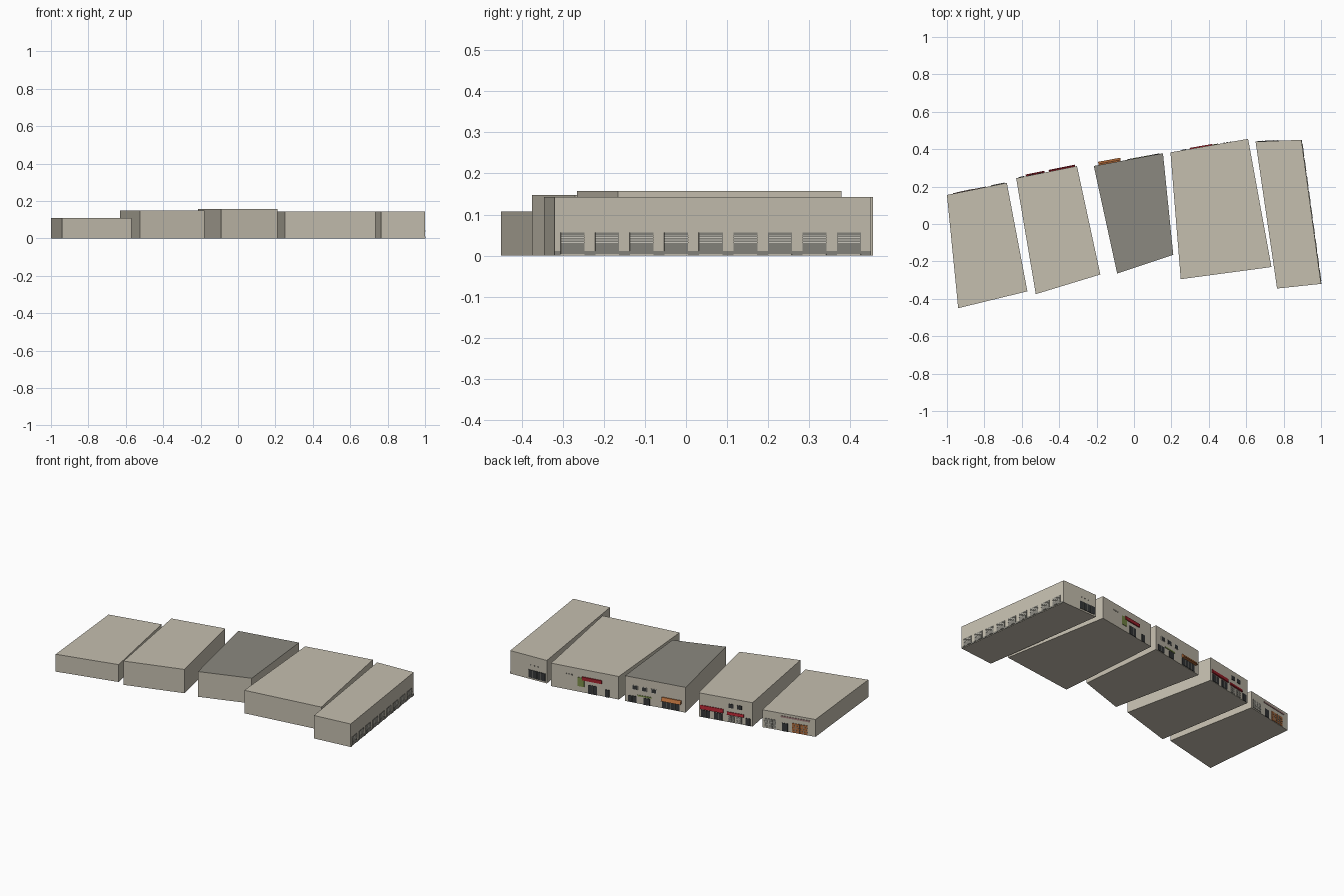
import bpy, bmesh
from mathutils import Vector

if "Cube" in bpy.data.objects:
    bpy.data.objects.remove(bpy.data.objects["Cube"])


def material(name, rgb):
    m = bpy.data.materials.new(name)
    m.diffuse_color = (*rgb, 1)
    m.use_nodes = True
    m.node_tree.nodes["Principled BSDF"].inputs["Base Color"].default_value = m.diffuse_color
    return m


WALL = material("beige_plaster", (0.56, 0.52, 0.43))
ROOF = material("grey_roofing", (0.26, 0.25, 0.215))
DARK = material("dark_glass", (0.035, 0.038, 0.04))
RED = material("red_sign", (0.36, 0.015, 0.025))
GREEN = material("olive_green", (0.20, 0.27, 0.07))
ORANGE = material("burnt_orange", (0.42, 0.14, 0.04))
STONE = material("grey_shutter", (0.24, 0.235, 0.205))
PINK = material("dusty_pink", (0.36, 0.22, 0.21))
TRIM = material("pale_trim", (0.62, 0.60, 0.53))


def mesh_object(name, bm, mats):
    bmesh.ops.recalc_face_normals(bm, faces=bm.faces)
    me = bpy.data.meshes.new(name)
    bm.to_mesh(me)
    bm.free()
    for m in mats:
        me.materials.append(m)
    ob = bpy.data.objects.new(name, me)
    bpy.context.collection.objects.link(ob)
    return ob


def prism(bm, base, top):
    """Closed solid between two matching rings of points."""
    a = [bm.verts.new(p) for p in base]
    b = [bm.verts.new(p) for p in top]
    bm.faces.new(a)
    bm.faces.new(b)
    n = len(a)
    for i in range(n):
        bm.faces.new((a[i], a[(i + 1) % n], b[(i + 1) % n], b[i]))


def block(name, corners, h, roof=None):
    bm = bmesh.new()
    prism(bm, [(x, y, 0) for x, y in corners], [(x, y, h) for x, y in corners])
    ob = mesh_object(name, bm, [WALL] + ([roof] if roof else []))
    if roof:
        for f in ob.data.polygons:
            if f.normal.z > 0.9:
                f.material_index = 1


class Wall:
    """Places parts on a wall running left to right as seen from outside."""

    def __init__(self, label, left, right):
        self.label = label
        self.a, self.b = Vector((*left, 0)), Vector((*right, 0))
        d = (self.b - self.a).normalized()
        self.out = Vector((d.y, -d.x, 0))

    def at(self, t, z, o):
        return self.a.lerp(self.b, t) + self.out * o + Vector((0, 0, z))

    def plate(self, name, t0, t1, z0, z1, mat, depth=0.003, top_depth=None):
        # top_depth shallower than depth gives a sloping awning
        td = depth if top_depth is None else top_depth
        bm = bmesh.new()
        rings = [[self.at(t, z0, -0.001), self.at(t, z0, depth),
                  self.at(t, z1, td), self.at(t, z1, -0.001)] for t in (t0, t1)]
        prism(bm, *rings)
        mesh_object(f"{self.label}_{name}", bm, [mat])

    def panes(self, name, t0, t1, z0, z1, mat, bar, cols, rows=1):
        # panel divided by thin bars
        self.plate(name, t0, t1, z0, z1, mat)
        for i in range(1, cols):
            t = t0 + (t1 - t0) * i / cols
            self.plate(name + "_mullion", t - 0.004, t + 0.004, z0, z1, bar, 0.0045)
        for j in range(1, rows):
            z = z0 + (z1 - z0) * j / rows
            self.plate(name + "_bar", t0, t1, z - 0.001, z + 0.001, bar, 0.004)


# Building blocks: corners back-left, back-right, front-right, front-left
shops = {
    "west_shop": ([(-1, .155), (-.68, .22), (-.57, -.36), (-.94, -.45)], .108, None),
    "awning_shop": ([(-.63, .245), (-.305, .31), (-.18, -.27), (-.525, -.375)], .148, None),
    "middle_shop": ([(-.215, .31), (.155, .378), (.21, -.165), (-.09, -.265)], .157, ROOF),
    "wide_shop": ([(.195, .383), (.61, .455), (.735, -.23), (.25, -.295)], .143, None),
    "east_shop": ([(.65, .44), (.895, .45), (1, -.32), (.765, -.345)], .143, None),
}
street = {}
for name, (corners, h, roof) in shops.items():
    block(name, corners, h, roof)
    street[name] = Wall(name, corners[1], corners[0])

# West shop front
w = street["west_shop"]
w.panes("shutter", .04, .26, .008, .06, STONE, TRIM, 3, 3)
w.plate("door", .37, .48, 0, .05, DARK)
w.panes("garage_door", .56, .85, .003, .06, ORANGE, STONE, 4, 4)
w.plate("sign", .35, .90, .084, .094, PINK)

# Awning shop front
w = street["awning_shop"]
w.plate("long_awning", .03, .46, .052, .075, RED, .009, .004)
w.panes("window", .05, .21, .003, .046, DARK, STONE, 2)
w.panes("window", .29, .44, .003, .046, DARK, STONE, 2)
w.plate("short_awning", .53, .84, .048, .064, RED, .009, .004)
w.panes("shutter", .55, .66, .003, .042, STONE, TRIM, 2, 3)
w.panes("shutter", .70, .80, .003, .042, STONE, TRIM, 2, 3)
w.plate("door", .87, .96, 0, .045, DARK)
for t in (.56, .71):
    w.plate("upper_window", t, t + .09, .09, .115, DARK)

# Middle shop front
w = street["middle_shop"]
for t in (.13, .28, .44):
    w.plate("upper_window_frame", t - .01, t + .08, .082, .108, TRIM, .002)
    w.plate("upper_window", t, t + .07, .084, .106, DARK)
w.panes("window", .05, .19, .003, .042, DARK, STONE, 2)
w.plate("sign", .21, .44, .046, .054, GREEN)
w.plate("door", .31, .41, 0, .042, DARK)
w.plate("awning", .61, .93, .050, .070, ORANGE, .018, .006)
w.panes("shop_window", .61, .90, .003, .046, DARK, STONE, 4)

# Wide shop front
w = street["wide_shop"]
w.plate("green_panel", .39, .49, .035, .09, GREEN)
w.plate("sign", .46, .75, .077, .098, RED, .006)
w.panes("entrance", .55, .68, 0, .054, DARK, STONE, 2)
w.plate("door", .80, .86, 0, .046, DARK)
for t in (.22, .26, .30):
    w.plate("vent", t, t + .015, .094, .1, STONE)

# East shop front
w = street["east_shop"]
w.panes("shop_window", .50, .96, .010, .058, DARK, STONE, 4)
for t in (.55, .65, .75):
    w.plate("vent", t, t + .02, .085, .09, STONE)

# East side wall: nine slatted windows over a broken plinth
side = Wall("east_side", (1, -.32), (.895, .45))
pitch, width = .0840, .058
edge = 0.0
for i in range(9):
    y = -.305 + i * pitch
    t0, t1 = (y + .32) / .77, (y + width + .32) / .77
    side.plate("plinth", edge, t0, 0, .011, STONE, .002)
    side.plate("window", t0, t1, .004, .056, STONE, .003)
    side.plate("window_lower_pane", t0 + .008, t1 - .008, .008, .026, STONE, .004)
    for z in (.031, .037, .043, .049):
        side.plate("window_slat", t0, t1, z, z + .0018, TRIM, .004)
    edge = t1
side.plate("plinth", edge, 1, 0, .011, STONE, .002)
